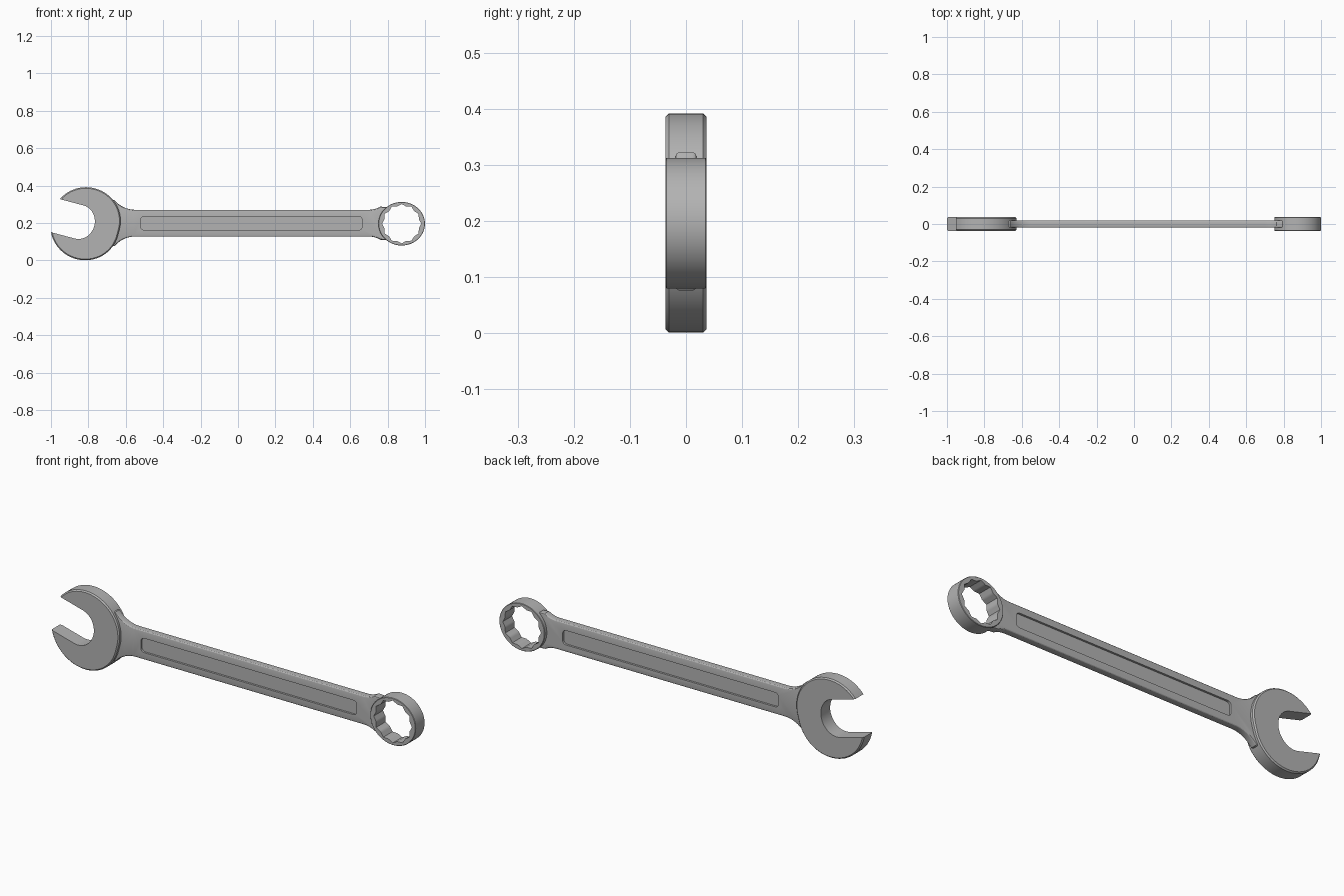
import bpy
import bmesh
from math import sin, cos, sqrt, pi, radians

if "Cube" in bpy.data.objects:
    bpy.data.objects.remove(bpy.data.objects["Cube"])

steel = bpy.data.materials.new("steel grey")
steel.use_nodes = True
GREY = (0.45, 0.45, 0.45, 1)
steel.diffuse_color = GREY
steel.node_tree.nodes["Principled BSDF"].inputs["Base Color"].default_value = GREY


def loft(name, sections, closed=False):
    """Skin matching (y, [(x, z), ...]) outlines; cap the ends unless closed."""
    bm = bmesh.new()
    rings = [[bm.verts.new((x, y, z)) for x, z in pts] for y, pts in sections]
    pairs = list(zip(rings, rings[1:])) + ([(rings[-1], rings[0])] if closed else [])
    for a, b in pairs:
        for i in range(len(a)):
            j = (i + 1) % len(a)
            bm.faces.new((a[i], a[j], b[j], b[i]))
    if not closed:
        bm.faces.new(rings[0])
        bm.faces.new(rings[-1])
    bmesh.ops.recalc_face_normals(bm, faces=bm.faces)
    mesh = bpy.data.meshes.new(name)
    bm.to_mesh(mesh)
    bm.free()
    mesh.materials.append(steel)
    ob = bpy.data.objects.new(name, mesh)
    bpy.context.collection.objects.link(ob)
    return ob


def arc(cx, cz, rx, rz, start, end, n):
    angles = [radians(start + (end - start) * i / n) for i in range(n + 1)]
    return [(cx + rx * cos(a), cz + rz * sin(a)) for a in angles]


T = 0.0365      # half thickness of both heads
TILT = radians(-15)


# Open jaw: two offset arcs joined around the back, with a round-bottomed slot
def jaw(inset):
    ru, rv, off, slot = 0.183 - inset, 0.1775 - inset, 0.018, 0.0915
    def arm(side):
        tip = 180 - math_deg((slot - off) / rv)
        return [(u, side * v) for u, v in arc(0, off, ru, rv, 0, tip, 28)]
    upper, lower = arm(1), arm(-1)
    bottom = arc(-0.035, 0, 0.083, slot, -90, 90, 20)
    pts = upper + bottom[::-1] + lower[::-1]
    return [(-0.815 + u * cos(TILT) - v * sin(TILT),
             0.196 + u * sin(TILT) + v * cos(TILT)) for u, v in pts]


def math_deg(s):
    from math import asin, degrees
    return degrees(asin(s))


C = 0.006
head = loft("open_jaw", [(-T, jaw(C)), (C - T, jaw(0)), (T - C, jaw(0)), (T, jaw(C))])

# Ring end with a twelve-point hole
RX, RZ = 0.875, 0.196


def ring_outer(inset):
    return arc(RX, RZ, 0.1245 - inset, 0.1165 - inset, 0, 360, 96)[:-1]


def star():
    pts, corners = [], []
    for i in range(24):
        r = 0.105 if i % 2 == 0 else 0.095
        a = i * pi / 12
        corners.append((RX + r * cos(a), RZ + r * sin(a)))
    for i, (x, z) in enumerate(corners):
        nx, nz = corners[(i + 1) % 24]
        pts += [(x + (nx - x) * k / 4, z + (nz - z) * k / 4) for k in range(4)]
    return pts


E = 0.002
ring = loft("ring_end", [(-T, ring_outer(E)), (E - T, ring_outer(0)), (T - E, ring_outer(0)),
                         (T, ring_outer(E)), (T, star()), (-T, star())], closed=True)


# Shank: straight bar flaring into both ends, its right end wrapped round the hole
def half_width(x):
    dl, dr = max(0, -0.55 - x), max(0, x - 0.70)
    left = 0.143 - sqrt(0.143 ** 2 - min(dl, 0.11) ** 2)
    right = 0.12 - sqrt(0.12 ** 2 - min(dr, 0.062) ** 2)
    return 0.0715 + left + right


def shank_outline(inset):
    xs = [-0.70] + [-0.66 + 0.11 * i / 12 for i in range(13)]
    xs += [0.70 + 0.062 * i / 8 for i in range(9)]
    top = [(x, 0.199 + half_width(x) - inset) for x in xs]
    low = [(x, 0.199 - half_width(x) + inset) for x in xs]
    return top + arc(RX, RZ, 0.115, 0.110, 128, 232, 20) + low[::-1]


H, F = 0.0185, 0.007
fillet = [(H - F + F * sin(a), F - F * cos(a)) for a in (0, pi / 6, pi / 3, pi / 2)]
sections = [(-y, shank_outline(i)) for y, i in reversed(fillet)]
sections += [(y, shank_outline(i)) for y, i in fillet]
shank = loft("shank", sections)


# Long round-cornered recess on each face of the shank
def recess_outline(r=0.018, x0=-0.52, x1=0.664, z0=0.163, z1=0.234):
    return (arc(x1 - r, z1 - r, r, r, 0, 90, 6) + arc(x0 + r, z1 - r, r, r, 90, 180, 6)
            + arc(x0 + r, z0 + r, r, r, 180, 270, 6) + arc(x1 - r, z0 + r, r, r, 270, 360, 6))


for side in (-1, 1):
    cutter = loft("recess_cutter", [(side * 0.0085, recess_outline()),
                                    (side * 0.05, recess_outline())])
    cutter.hide_render = True
    cut = shank.modifiers.new("recess", "BOOLEAN")
    cut.operation = "DIFFERENCE"
    cut.solver = "EXACT"
    cut.object = cutter
    bpy.context.view_layer.objects.active = shank
    bpy.ops.object.modifier_apply(modifier=cut.name)
    bpy.data.objects.remove(cutter)

# Smooth the curved walls, keep the machined edges crisp
bpy.ops.object.select_all(action="DESELECT")
for ob in (head, ring, shank):
    ob.select_set(True)
bpy.context.view_layer.objects.active = shank
bpy.ops.object.shade_smooth_by_angle(angle=radians(28))
